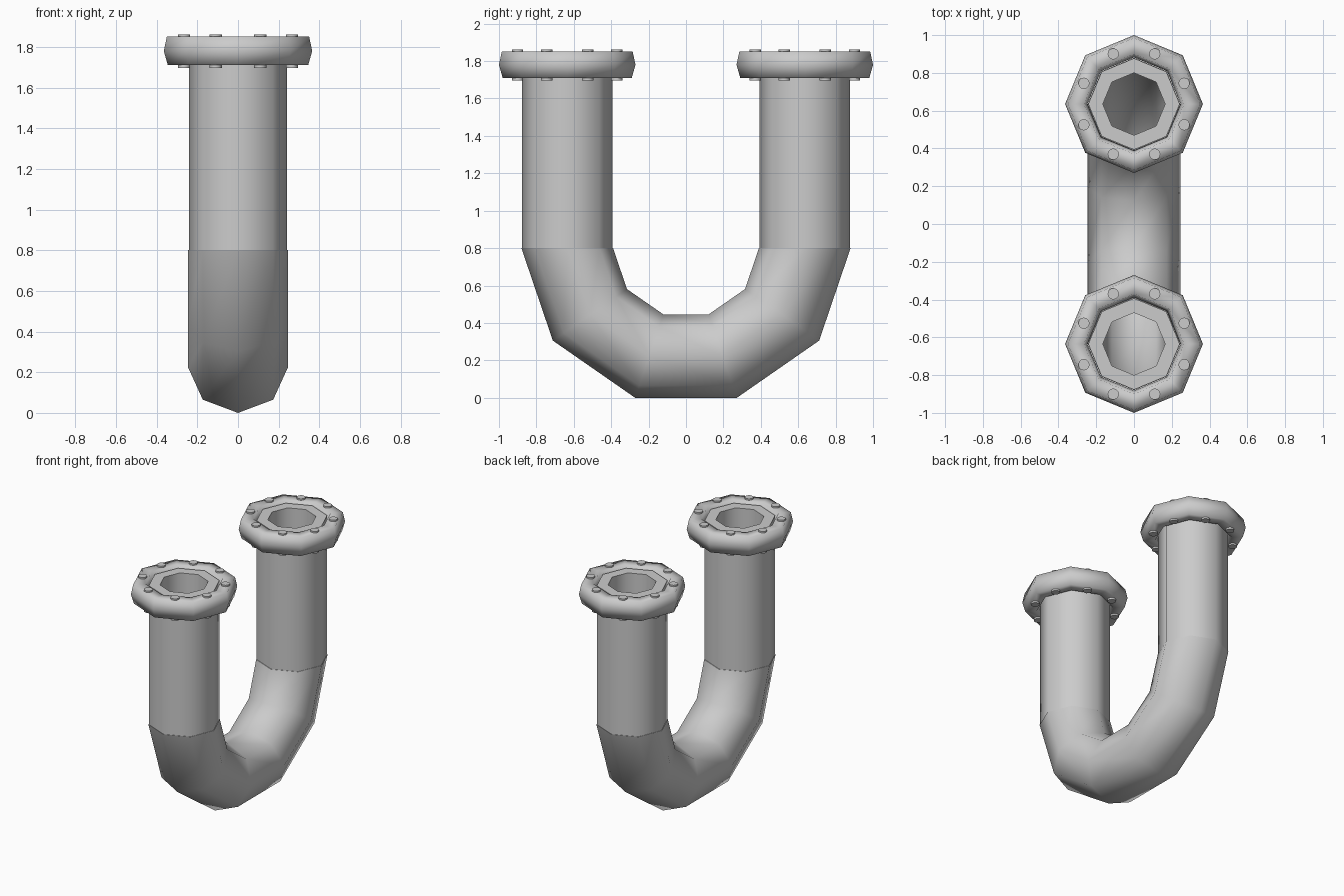
import bpy, bmesh
from math import sin, cos, pi, radians

if "Cube" in bpy.data.objects:
    bpy.data.objects.remove(bpy.data.objects["Cube"])

SIDES = 8
LEG_Y = 0.635      # distance of each leg from the middle
BEND_Z = 0.80      # height where the bend meets the legs
BORE = 0.165


def skin(name, loops, angle):
    """Join a closed cycle of octagonal loops into one ring-shaped solid."""
    bm = bmesh.new()
    rings = [[bm.verts.new(p) for p in loop] for loop in loops]
    for i, a in enumerate(rings):
        b = rings[(i + 1) % len(rings)]
        for j in range(SIDES):
            k = (j + 1) % SIDES
            bm.faces.new((a[j], a[k], b[k], b[j]))
    bmesh.ops.recalc_face_normals(bm, faces=bm.faces)
    mesh = bpy.data.meshes.new(name)
    bm.to_mesh(mesh)
    bm.free()
    obj = bpy.data.objects.new(name, mesh)
    bpy.context.collection.objects.link(obj)
    smooth(obj, angle)
    return obj


def smooth(obj, angle):
    bpy.ops.object.select_all(action='DESELECT')
    obj.select_set(True)
    bpy.context.view_layer.objects.active = obj
    bpy.ops.object.shade_smooth_by_angle(angle=radians(angle))


def octagon(r, z, y):
    steps = [2 * pi * j / SIDES for j in range(SIDES)]
    return [(r * cos(t), y + r * sin(t), z) for t in steps]


def bend_loop(r, a):
    """Tube section at angle a along the half-turn, slightly squashed in z."""
    pts = []
    for j in range(SIDES):
        t = 2 * pi * j / SIDES
        d = LEG_Y + r * cos(t)
        pts.append((r * sin(t), d * cos(a), BEND_Z - 0.956 * d * sin(a)))
    return pts


# Hollow U bend in five segments
angles = [pi * i / 5 for i in range(6)]
skin("u_bend",
     [bend_loop(0.245, a) for a in angles]
     + [bend_loop(BORE, a) for a in reversed(angles)], 60)

pipe_profile = [(0.242, BEND_Z), (0.242, 1.835), (BORE, 1.835), (BORE, BEND_Z)]
flange_profile = [(0.345, 1.71), (0.365, 1.78), (0.35, 1.85),
                  (0.265, 1.85), (0.247, 1.78), (0.265, 1.71)]

for label, y in (("front", -LEG_Y), ("back", LEG_Y)):
    # Straight leg and its flange
    skin(label + "_pipe", [octagon(r, z, y) for r, z in pipe_profile], 60)
    skin(label + "_flange", [octagon(r, z, y) for r, z in flange_profile], 180)

    # Bolts through the middle of each flange side
    for i in range(SIDES):
        t = 2 * pi * (i + 0.5) / SIDES
        bpy.ops.mesh.primitive_cylinder_add(
            vertices=12, radius=0.03, depth=0.164,
            location=(0.287 * cos(t), y + 0.287 * sin(t), 1.779))
        bolt = bpy.context.object
        bolt.name = f"{label}_bolt_{i + 1}"
        smooth(bolt, 40)
